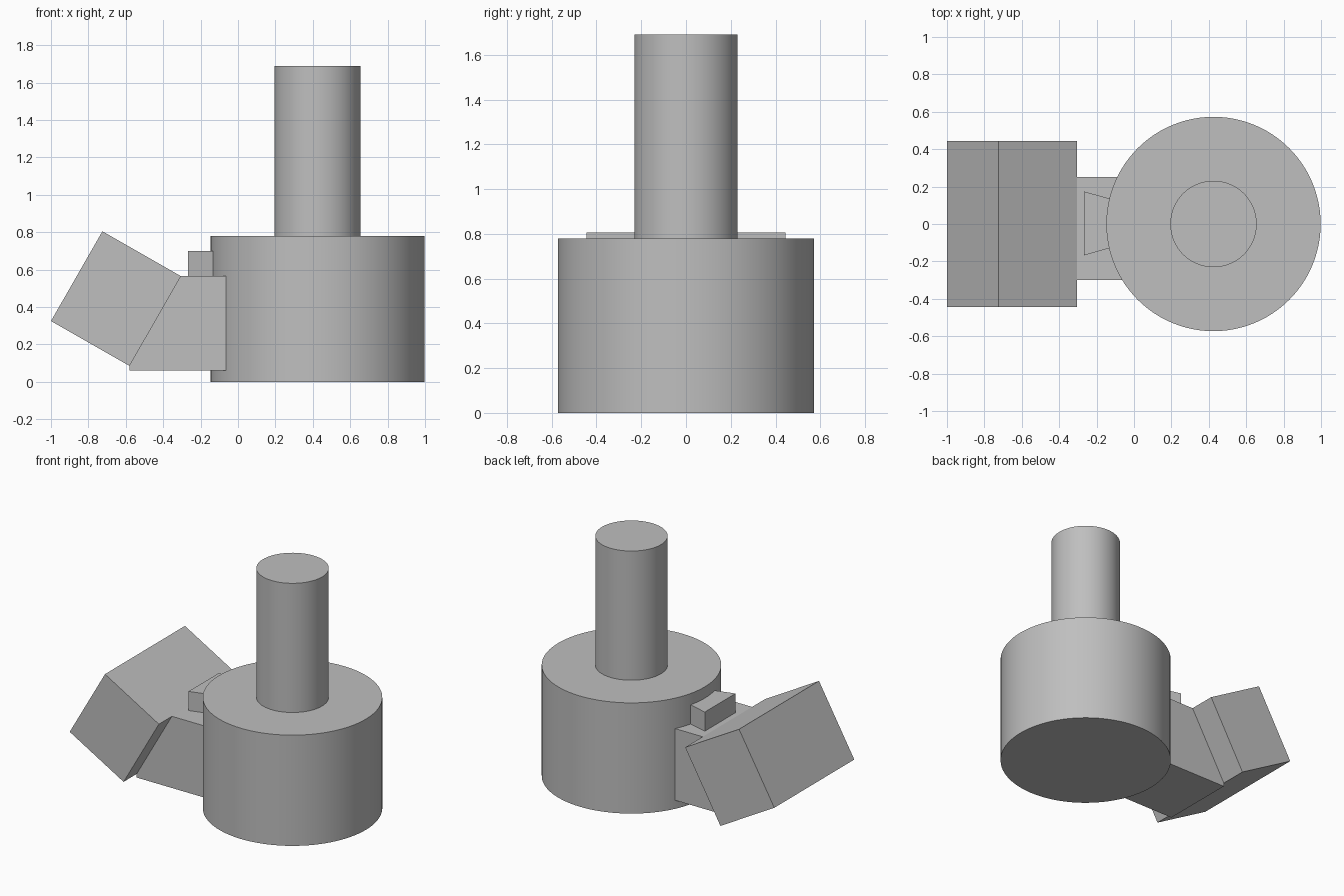
import bpy
import bmesh
from mathutils import Vector

cube = bpy.data.objects.get("Cube")
if cube:
    bpy.data.objects.remove(cube, do_unlink=True)

grey = bpy.data.materials.new("plain grey")
grey.use_nodes = True
colour = (0.52, 0.52, 0.52, 1)
grey.diffuse_color = colour
grey.node_tree.nodes["Principled BSDF"].inputs["Base Color"].default_value = colour

AXIS_X = 0.425


def cylinder(name, radius, bottom, top):
    bpy.ops.mesh.primitive_cylinder_add(
        vertices=96, radius=radius, depth=top - bottom,
        location=(AXIS_X, 0, (bottom + top) / 2))
    obj = bpy.context.object
    obj.name = name
    obj.data.materials.append(grey)
    bpy.ops.object.shade_smooth_by_angle()
    return obj


def prism(name, profile, direction):
    """Extrude a flat outline of 3D points along a direction."""
    bm = bmesh.new()
    face = bm.faces.new([bm.verts.new(p) for p in profile])
    extruded = bmesh.ops.extrude_face_region(bm, geom=[face])["geom"]
    moved = [v for v in extruded if isinstance(v, bmesh.types.BMVert)]
    bmesh.ops.translate(bm, verts=moved, vec=Vector(direction))
    bmesh.ops.recalc_face_normals(bm, faces=bm.faces)
    mesh = bpy.data.meshes.new(name)
    bm.to_mesh(mesh)
    bm.free()
    obj = bpy.data.objects.new(name, mesh)
    bpy.context.collection.objects.link(obj)
    mesh.materials.append(grey)
    return obj


# Round body and upright shaft
cylinder("body", 0.573, 0, 0.78)
cylinder("shaft", 0.231, 0.78, 1.69)

# Side arm with a slanted outer end, running into the body
arm_outline = [(-0.58, 0.06), (0.0, 0.06), (0.0, 0.565),
               (-0.305, 0.565), (-0.58, 0.085)]
prism("arm", [(x, -0.30, z) for x, z in arm_outline], (0, 0.55, 0))

# Tilted block on the end of the arm
block_outline = [(-1.0, 0.325), (-0.58, 0.085), (-0.305, 0.565), (-0.725, 0.805)]
prism("tilted_block", [(x, -0.445, z) for x, z in block_outline], (0, 0.89, 0))

# Tapered tab on top of the arm
tab_outline = [(-0.268, -0.168), (-0.08, -0.114), (-0.08, 0.122), (-0.268, 0.174)]
prism("tab", [(x, y, 0.56) for x, y in tab_outline], (0, 0, 0.14))
